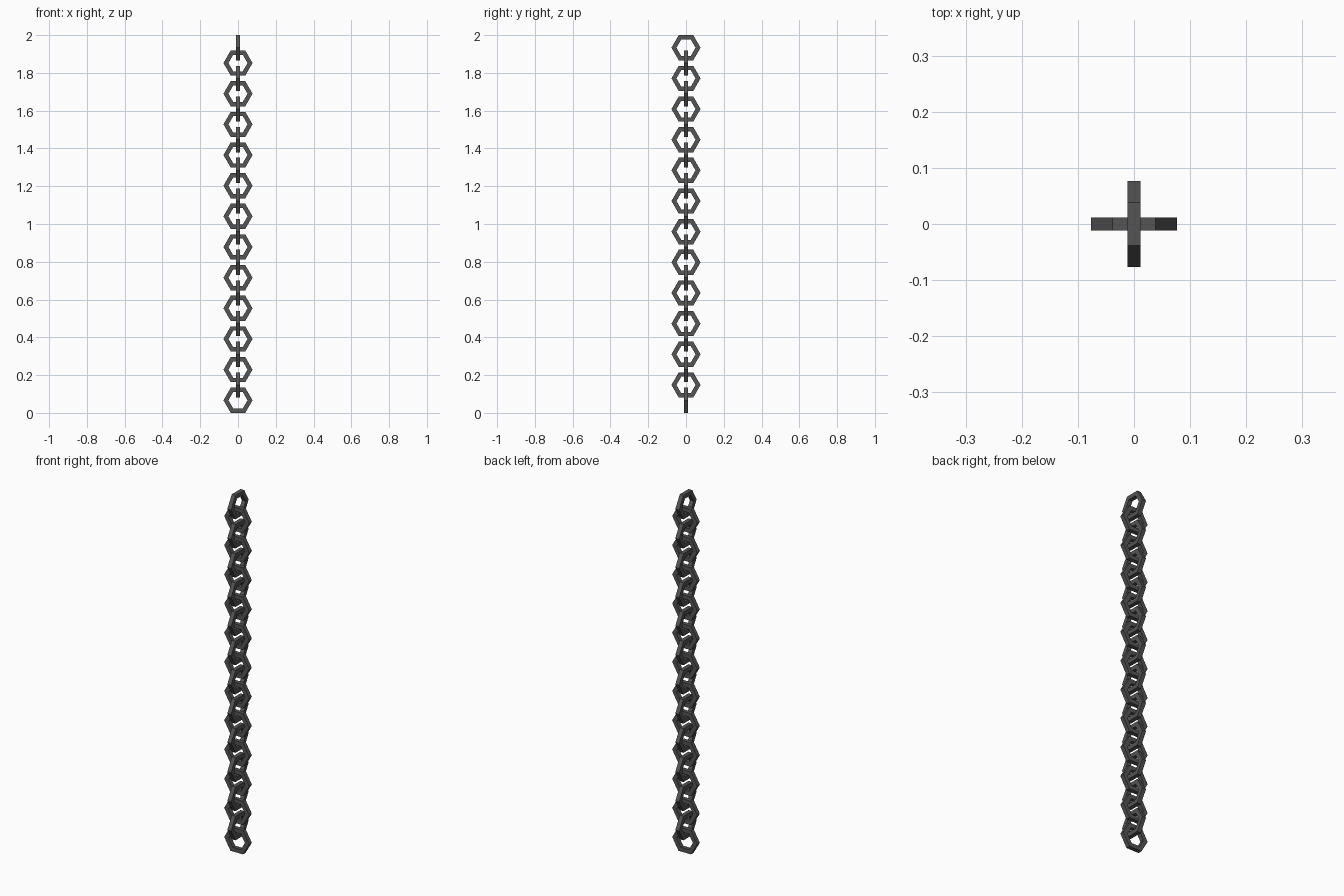
import bpy, bmesh, math

if "Cube" in bpy.data.objects:
    bpy.data.objects.remove(bpy.data.objects["Cube"])

COUNT = 24
R_OUT = 0.077                       # corner radius of the hexagon
APOTHEM = R_OUT * math.cos(math.pi / 6)
BAR = 0.023                         # square bar thickness
R_IN = (APOTHEM - BAR) / math.cos(math.pi / 6)
STEP = (2 - 2 * APOTHEM) / (COUNT - 1)

iron = bpy.data.materials.new("dark_iron")
iron.diffuse_color = (0.09, 0.09, 0.09, 1)
iron.use_nodes = True
iron.node_tree.nodes["Principled BSDF"].inputs["Base Color"].default_value = iron.diffuse_color


def link_mesh():
    """Hexagonal ring with a square section, lying in the XZ plane."""
    bm = bmesh.new()
    rings = []
    for i in range(6):
        a = i * math.pi / 3
        section = ((R_OUT, -BAR / 2), (R_OUT, BAR / 2), (R_IN, BAR / 2), (R_IN, -BAR / 2))
        rings.append([bm.verts.new((r * math.cos(a), y, r * math.sin(a))) for r, y in section])
    for i in range(6):
        a, b = rings[i], rings[(i + 1) % 6]
        for j in range(4):
            k = (j + 1) % 4
            bm.faces.new((a[j], a[k], b[k], b[j]))
    bmesh.ops.recalc_face_normals(bm, faces=bm.faces)
    mesh = bpy.data.meshes.new("chain_link")
    bm.to_mesh(mesh)
    bm.free()
    mesh.materials.append(iron)
    return mesh


# Hanging chain: every second link is turned a quarter turn
mesh = link_mesh()
for n in range(COUNT):
    link = bpy.data.objects.new(f"chain_link_{n + 1:02d}", mesh)
    link.location.z = APOTHEM + n * STEP
    link.rotation_euler.z = math.pi / 2 * (n % 2)
    bpy.context.collection.objects.link(link)
